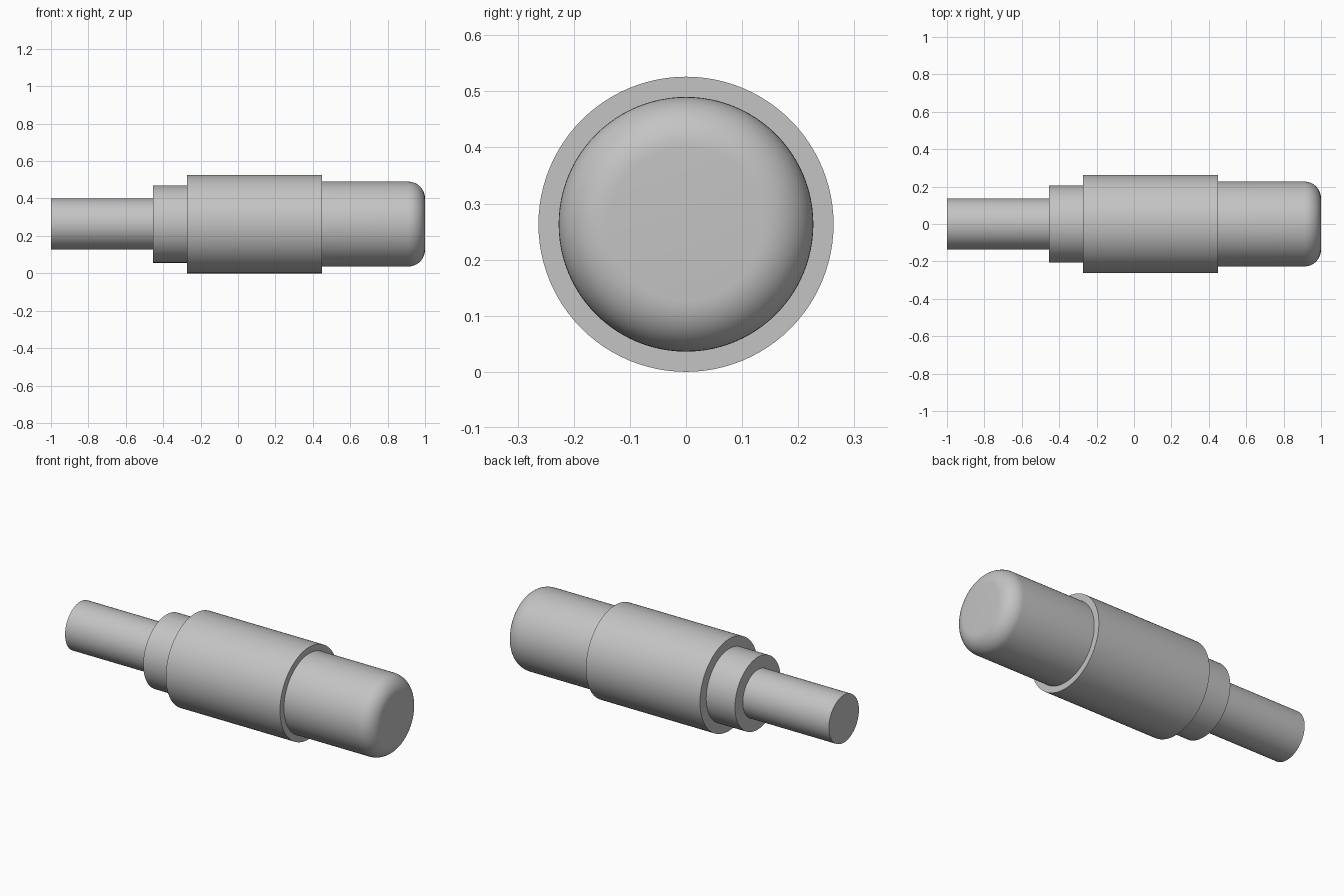
import bpy, bmesh
from math import pi, sin, cos
from mathutils import Matrix

cube = bpy.data.objects.get("Cube")
if cube:
    bpy.data.objects.remove(cube, do_unlink=True)

SEGMENTS = 96
TAIL_R, COLLAR_R, BODY_R, NOSE_R = 0.136, 0.207, 0.263, 0.227
TAIL_X, COLLAR_X, BODY_X, NOSE_X, TIP_X = -1.0, -0.455, -0.273, 0.45, 1.0
FILLET = 0.09

grey = bpy.data.materials.new("plain grey")
grey.use_nodes = True
colour = (0.55, 0.55, 0.55, 1)
grey.diffuse_color = colour
grey.node_tree.nodes["Principled BSDF"].inputs["Base Color"].default_value = colour


def lathe(name, profile):
    """Revolve (x, radius) points around the long axis."""
    bm = bmesh.new()
    verts = [bm.verts.new((x, 0, r)) for x, r in profile]
    edges = [bm.edges.new(pair) for pair in zip(verts, verts[1:])]
    bmesh.ops.spin(bm, geom=verts + edges, cent=(0, 0, 0), axis=(1, 0, 0),
                   angle=2 * pi, steps=SEGMENTS, use_duplicate=False)
    bmesh.ops.remove_doubles(bm, verts=bm.verts, dist=1e-5)
    bmesh.ops.recalc_face_normals(bm, faces=bm.faces)
    # Outward direction is decided by the widest wall
    wall = max(bm.faces, key=lambda f: f.calc_center_median().yz.length)
    centre = wall.calc_center_median()
    if wall.normal.y * centre.y + wall.normal.z * centre.z < 0:
        bmesh.ops.reverse_faces(bm, faces=bm.faces)
    bm.transform(Matrix.Translation((0, 0, BODY_R)))
    mesh = bpy.data.meshes.new(name)
    bm.to_mesh(mesh)
    bm.free()
    mesh.materials.append(grey)
    obj = bpy.data.objects.new(name, mesh)
    bpy.context.collection.objects.link(obj)
    bpy.ops.object.select_all(action="DESELECT")
    obj.select_set(True)
    bpy.context.view_layer.objects.active = obj
    bpy.ops.object.shade_smooth_by_angle(angle=pi / 6)


# Narrow tail pin with a flat end
lathe("tail_pin", [(TAIL_X, 0), (TAIL_X, TAIL_R), (COLLAR_X, TAIL_R)])

# Stepped collar and main barrel, with their shoulders
lathe("collar", [(COLLAR_X, TAIL_R), (COLLAR_X, COLLAR_R), (BODY_X, COLLAR_R)])
lathe("barrel", [(BODY_X, COLLAR_R), (BODY_X, BODY_R),
                 (NOSE_X, BODY_R), (NOSE_X, NOSE_R)])

# Plunger with a rounded rim and flat tip
rim = [(TIP_X - FILLET + FILLET * sin(a), NOSE_R - FILLET + FILLET * cos(a))
       for a in (pi / 2 * i / 12 for i in range(13))]
lathe("plunger", [(NOSE_X, NOSE_R)] + rim + [(TIP_X, 0)])
